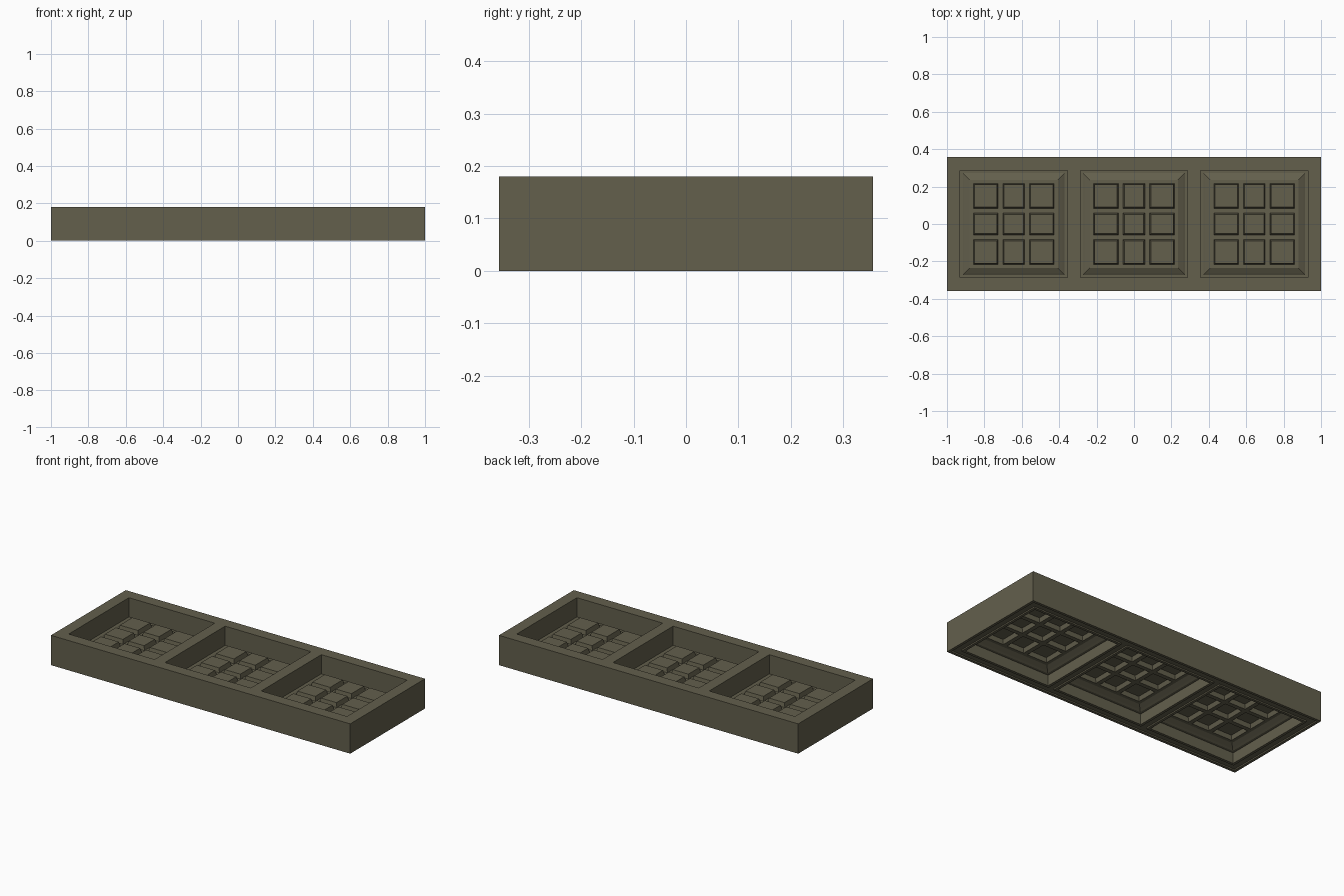
import bpy, bmesh

if "Cube" in bpy.data.objects:
    bpy.data.objects.remove(bpy.data.objects["Cube"])

W, D, H = 1.0, 0.357, 0.18      # half width, half depth, height
P = 0.287                       # half size of each square bay
CENTRES = (-0.643, 0.0, 0.643)  # bay centres along x
LIP = 0.008                     # height of the trim under the frame
STRIP = 0.016                   # width of the trim

mat = bpy.data.materials.new("olive_stone")
mat.diffuse_color = (0.125, 0.115, 0.073, 1)
mat.use_nodes = True
mat.node_tree.nodes["Principled BSDF"].inputs["Base Color"].default_value = mat.diffuse_color


def finish(name, bm, solid=True):
    bmesh.ops.remove_doubles(bm, verts=bm.verts, dist=1e-5)
    if solid:
        bmesh.ops.recalc_face_normals(bm, faces=bm.faces)
    mesh = bpy.data.meshes.new(name)
    bm.to_mesh(mesh)
    bm.free()
    mesh.materials.append(mat)
    obj = bpy.data.objects.new(name, mesh)
    bpy.context.collection.objects.link(obj)
    return obj


def grid_slab(name, xs, ys, z0, z1, keep):
    """Slab on a rectangular grid, leaving out cells where keep(x, y) is false."""
    bm = bmesh.new()
    for x0, x1 in zip(xs, xs[1:]):
        for y0, y1 in zip(ys, ys[1:]):
            if keep((x0 + x1) / 2, (y0 + y1) / 2):
                bm.faces.new([bm.verts.new(c) for c in
                              ((x0, y0, z0), (x1, y0, z0), (x1, y1, z0), (x0, y1, z0))])
    bmesh.ops.remove_doubles(bm, verts=bm.verts, dist=1e-5)
    ext = bmesh.ops.extrude_face_region(bm, geom=bm.faces[:], use_keep_orig=True)
    verts = [g for g in ext["geom"] if isinstance(g, bmesh.types.BMVert)]
    bmesh.ops.translate(bm, verts=verts, vec=(0, 0, z1 - z0))
    return finish(name, bm)


def in_bay(x, y, grow=0.0):
    return abs(y) < P + grow and any(abs(x - c) < P + grow for c in CENTRES)


# Main frame with three square openings
xs = sorted([-W, W] + [c + s * P for c in CENTRES for s in (-1, 1)])
grid_slab("frame", xs, [-D, -P, P, D], LIP, H, lambda x, y: not in_bay(x, y))

# Thin trim under the frame: outer border plus an edging round each opening
E = P + STRIP
xs = sorted([-W, -W + STRIP, W - STRIP, W]
            + [c + s * e for c in CENTRES for s in (-1, 1) for e in (P, E)])
ys = [-D, -D + STRIP, -E, -P, P, E, D - STRIP, D]
grid_slab("underside_trim", xs, ys, 0, LIP,
          lambda x, y: not in_bay(x, y) and (in_bay(x, y, STRIP)
          or abs(x) > W - STRIP or abs(y) > D - STRIP))


# Stepped panel sheet in each opening, with nine small coffers pushed upward
def quad(bm, pts):
    bm.faces.new([bm.verts.new(p) for p in pts])


def rect(x0, x1, y0, y1, z):
    return [(x0, y0, z), (x1, y0, z), (x1, y1, z), (x0, y1, z)]


def band(bm, a, b):
    for i in range(4):
        j = (i + 1) % 4
        quad(bm, [a[i], a[j], b[j], b[i]])


RINGS = [(P, 0.064), (0.272, 0.064), (0.262, 0.07), (0.236, 0.084), (0.216, 0.084)]
CUTS = [-0.216, -0.084, -0.058, 0.058, 0.084, 0.216]
BASE, TOP, SLOPE = 0.084, 0.11, 0.006

for n, cx in enumerate(CENTRES):
    bm = bmesh.new()
    loops = [rect(cx - r, cx + r, -r, r, z) for r, z in RINGS]
    for a, b in zip(loops, loops[1:]):
        band(bm, a, b)
    for i in range(5):
        for j in range(5):
            x0, x1, y0, y1 = cx + CUTS[i], cx + CUTS[i + 1], CUTS[j], CUTS[j + 1]
            low = rect(x0, x1, y0, y1, BASE)
            if i % 2 or j % 2:
                quad(bm, low)
            else:
                high = rect(x0 + SLOPE, x1 - SLOPE, y0 + SLOPE, y1 - SLOPE, TOP)
                band(bm, low, high)
                quad(bm, high)
    finish(f"coffer_panel_{n + 1}", bm, solid=False)
